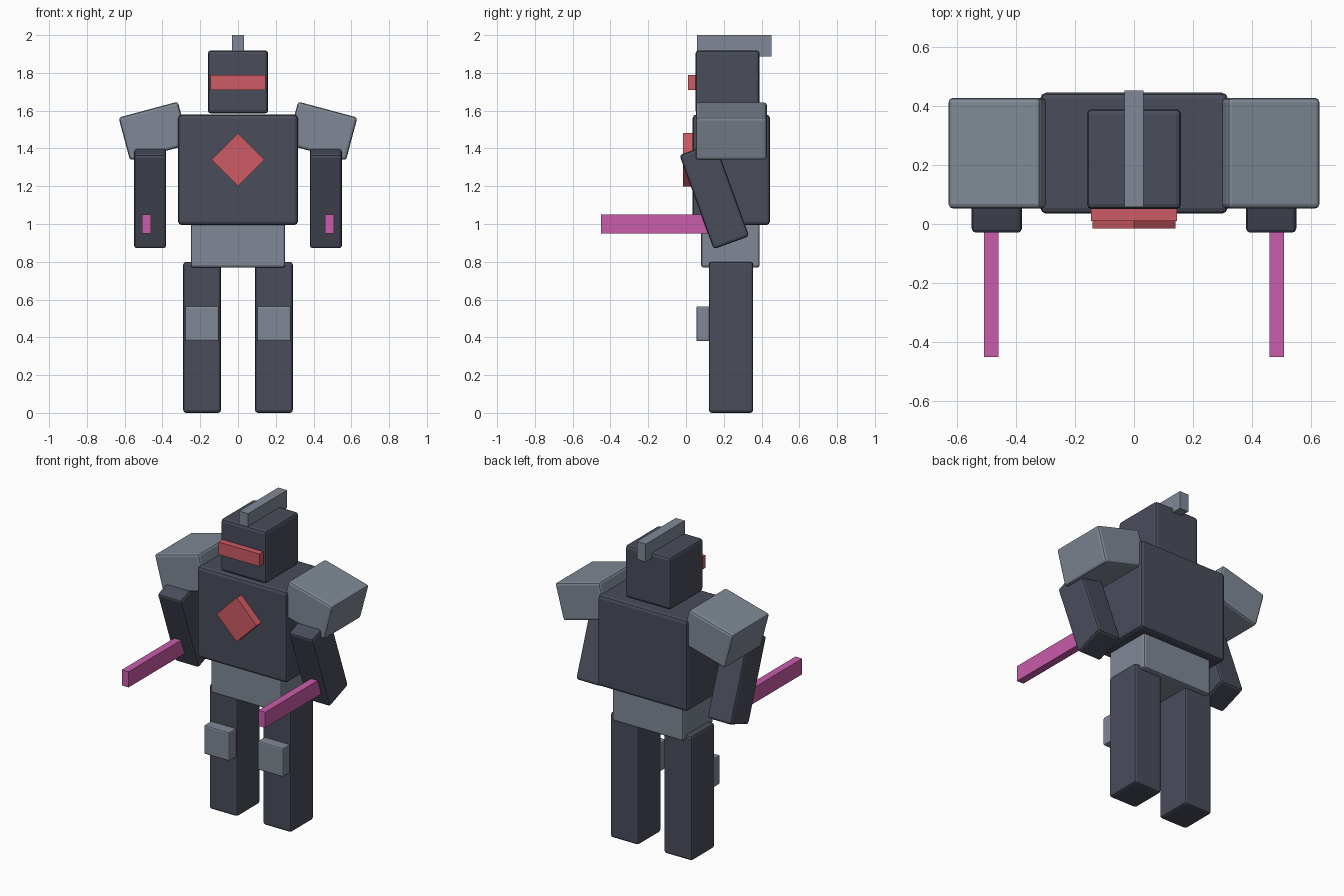
import bpy
from math import radians
from mathutils import Matrix

cube = bpy.data.objects.get("Cube")
if cube:
    bpy.data.objects.remove(cube, do_unlink=True)


def material(name, rgb):
    m = bpy.data.materials.new(name)
    m.use_nodes = True
    m.diffuse_color = (*rgb, 1)
    m.node_tree.nodes["Principled BSDF"].inputs["Base Color"].default_value = (*rgb, 1)
    return m


dark = material("dark_slate", (0.067, 0.074, 0.105))
grey = material("steel_grey", (0.215, 0.25, 0.305))
red = material("signal_red", (0.62, 0.105, 0.125))
magenta = material("blade_magenta", (0.585, 0.107, 0.405))


def box(name, center, size, mat, bevel=0.0, tilt=0, axis="X"):
    """Box with optional rounded edges, tilted about one axis."""
    bpy.ops.mesh.primitive_cube_add(size=1, location=center)
    ob = bpy.context.object
    ob.name = name
    ob.data.name = name
    ob.data.transform(Matrix.Diagonal((*size, 1)))
    ob.rotation_euler["XYZ".index(axis)] = radians(tilt)
    ob.data.materials.append(mat)
    if bevel:
        mod = ob.modifiers.new("rounded_edges", "BEVEL")
        mod.width = bevel
        mod.segments = 2
    return ob


# Body
box("torso", (0, 0.24, 1.287), (0.635, 0.41, 0.585), dark, 0.02)
box("pelvis", (0, 0.235, 0.90), (0.5, 0.31, 0.26), grey, 0.012)
box("chest_diamond", (0, 0.02, 1.34), (0.2, 0.07, 0.2), red, 0, 45, "Y")

# Head
box("head", (0, 0.22, 1.752), (0.32, 0.34, 0.335), dark, 0.018)
box("visor", (0, 0.04, 1.75), (0.29, 0.06, 0.08), red)
box("crest", (0, 0.255, 1.943), (0.063, 0.395, 0.114), grey)

# Paired limbs and armour
for side, s in (("left", 1), ("right", -1)):
    box(side + "_leg", (s * 0.19, 0.238, 0.4), (0.2, 0.235, 0.8), dark, 0.015)
    box(side + "_knee_guard", (s * 0.19, 0.1, 0.472), (0.18, 0.09, 0.185), grey, 0.008)
    box(side + "_shoulder_guard", (s * 0.445, 0.24, 1.492), (0.325, 0.375, 0.235),
        grey, 0.015, s * 15, "Y")
    box(side + "_arm", (s * 0.465, 0.15, 1.15), (0.17, 0.2, 0.53), dark, 0.015, 20)
    box(side + "_blade", (s * 0.484, -0.125, 1.0), (0.048, 0.65, 0.1), magenta)
